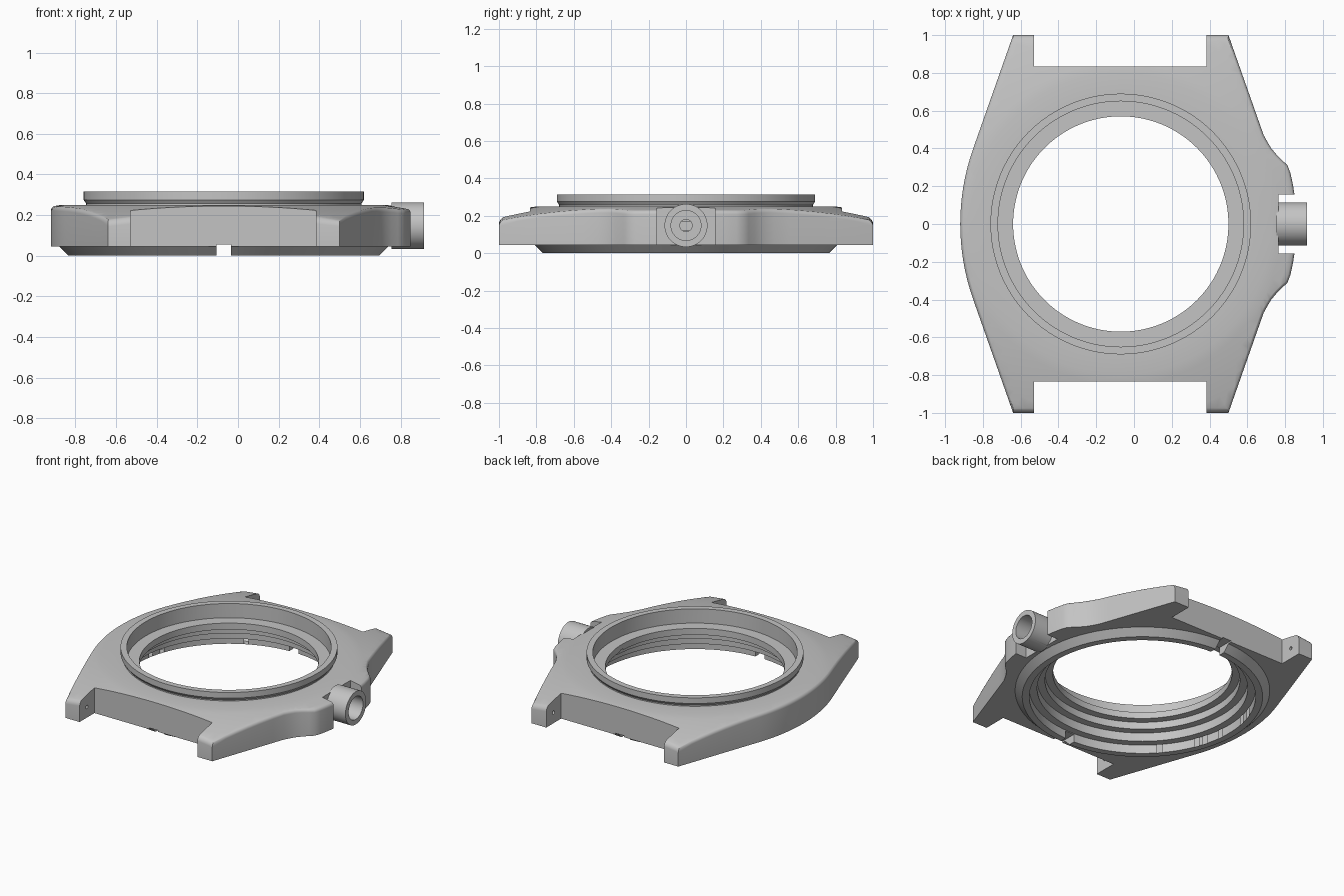
import bpy, bmesh, math
from mathutils import Vector, Matrix

CX = -0.07          # axis of the round opening
BASE = 0.045        # underside of the middle case
CROWN_Z = 0.148

if "Cube" in bpy.data.objects:
    bpy.data.objects.remove(bpy.data.objects["Cube"], do_unlink=True)

steel = bpy.data.materials.new("brushed_grey_steel")
steel.use_nodes = True
GREY = (0.55, 0.55, 0.55, 1)
steel.diffuse_color = GREY
steel.node_tree.nodes["Principled BSDF"].inputs["Base Color"].default_value = GREY


def finish(bm, name):
    bmesh.ops.recalc_face_normals(bm, faces=bm.faces)
    mesh = bpy.data.meshes.new(name)
    bm.to_mesh(mesh)
    bm.free()
    mesh.materials.append(steel)
    ob = bpy.data.objects.new(name, mesh)
    bpy.context.collection.objects.link(ob)
    return ob


def lathe(name, profile, steps=144):
    bm = bmesh.new()
    verts = [bm.verts.new((CX + r, 0, z)) for r, z in profile]
    edges = [bm.edges.new(pair) for pair in zip(verts, verts[1:])]
    bmesh.ops.spin(bm, geom=verts + edges, cent=(CX, 0, 0), axis=(0, 0, 1),
                   angle=math.tau, steps=steps)
    bmesh.ops.remove_doubles(bm, verts=bm.verts, dist=1e-5)
    return finish(bm, name)


def box(name, x0, x1, y0, y1, z0, z1):
    bm = bmesh.new()
    place = Matrix.Translation(((x0 + x1) / 2, (y0 + y1) / 2, (z0 + z1) / 2))
    scale = Matrix.Diagonal((x1 - x0, y1 - y0, z1 - z0, 1))
    bmesh.ops.create_cube(bm, size=1, matrix=place @ scale)
    return finish(bm, name)


def rod(name, x0, x1, y, z, radius, sides=48):
    bm = bmesh.new()
    place = Matrix.Translation(((x0 + x1) / 2, y, z)) @ Matrix.Rotation(math.pi / 2, 4, 'Y')
    bmesh.ops.create_cone(bm, cap_ends=True, segments=sides, radius1=radius,
                          radius2=radius, depth=x1 - x0, matrix=place)
    return finish(bm, name)


def combine(target, tool, operation):
    mod = target.modifiers.new("shape", 'BOOLEAN')
    mod.operation = operation
    mod.solver = 'EXACT'
    mod.object = tool
    deps = bpy.context.evaluated_depsgraph_get()
    mesh = bpy.data.meshes.new_from_object(target.evaluated_get(deps))
    target.modifiers.clear()
    target.data = mesh
    bpy.data.objects.remove(tool, do_unlink=True)


def top_height(r):
    d = max(0, r - 0.8)
    return 0.25 - 0.15 * d - 0.2 * d * d


# Plan outline, counter-clockwise: back half, then the same half flipped to the front
lug_ys = (1, 0.9, 0.82, 0.74, 0.65, 0.55, 0.47)
right = [(0.5 + 0.352 * (1 - y), y) for y in lug_ys]
right += [(0.709, 0.43), (0.727, 0.4), (0.755, 0.367), (0.787, 0.335), (0.813, 0.31),
          (0.828, 0.27), (0.841, 0.21), (0.85, 0.155), (0.855, 0)]
left = [(-0.64 - 0.352 * (1 - y), y) for y in lug_ys]
left += [(-0.92 + 1.2 - math.sqrt(1.44 - y * y), y) for y in [0.4 - 0.05 * i for i in range(9)]]
back_half = right[::-1] + [(0.38, 1), (-0.52, 1)] + left
outline = back_half + [(x, -y) for x, y in back_half[-2:0:-1]]


# Middle case: outline lofted upward with a rounded shoulder
def inset_vector(i):
    x, y = outline[i]
    if abs(y) > 0.99:
        side = 0.0055 if x < -0.6 else -0.0055 if x > 0.45 else 0
        return Vector((side, -math.copysign(0.06, y)))
    before, after = Vector(outline[i - 1]), Vector(outline[(i + 1) % len(outline)])
    along = (after - before).normalized()
    return Vector((-along.y, along.x)) * 0.025


bm = bmesh.new()
rings = [[bm.verts.new((x, y, BASE)) for x, y in outline]]
STEPS = 6
for k in range(STEPS + 1):
    t = math.pi / 2 * k / STEPS
    ring = []
    for i, p in enumerate(outline):
        inset = inset_vector(i)
        inner = Vector(p) + inset
        drop = 0.045 if abs(p[1]) > 0.99 else 0.025
        z = top_height((inner - Vector((CX, 0))).length) + 0.001 - drop * (1 - math.sin(t))
        pos = Vector(p) + inset * (1 - math.cos(t))
        ring.append(bm.verts.new((pos.x, pos.y, z)))
    rings.append(ring)
rings.append([bm.verts.new((v.co.x, v.co.y, 0.4)) for v in rings[-1]])
n = len(outline)
for low, high in zip(rings, rings[1:]):
    for i in range(n):
        j = (i + 1) % n
        bm.faces.new((low[i], low[j], high[j], high[i]))
bm.faces.new(rings[0])
bm.faces.new(rings[-1])
case = finish(bm, "watch_case")

# Gently domed top surface
dome = [(0, -0.1), (1.3, -0.1)]
dome += [(r, top_height(r)) for r in [1.3 - 0.05 * i for i in range(11)]]
combine(case, lathe("dome_tool", dome + [(0, 0.25)]), 'INTERSECT')

# Strap gaps between the lugs and the recess for the crown
for s in (-1, 1):
    y0, y1 = sorted((s * 0.835, s * 1.2))
    combine(case, box("strap_gap_tool", -0.53, 0.385, y0, y1, -0.1, 0.5), 'DIFFERENCE')
combine(case, box("crown_recess_tool", 0.765, 1, -0.155, 0.155, -0.1, 0.5), 'DIFFERENCE')

# Bezel rim and chamfered back ring
combine(case, lathe("rim_tool", [
    (0, 0), (0.765, 0), (0.815, 0.05), (0.815, 0.07), (0.678, 0.07), (0.678, 0.258),
    (0.69, 0.275), (0.69, 0.315), (0, 0.315)]), 'UNION')

# Stepped bore
combine(case, lathe("bore_tool", [
    (0, -0.1), (0.72, -0.1), (0.72, 0.06), (0.67, 0.06), (0.67, 0.12), (0.62, 0.12),
    (0.62, 0.17), (0.57, 0.17), (0.57, 0.215), (0.65, 0.215), (0.65, 0.4), (0, 0.4)]),
    'DIFFERENCE')

# Back ring notches
combine(case, box("notch_tool", CX - 0.035, CX + 0.035, -0.95, 0.95, -0.1, 0.055), 'DIFFERENCE')

# Crown tube with its counterbore and stem hole
combine(case, rod("tube_tool", 0.755, 0.915, 0, CROWN_Z, 0.115, 64), 'UNION')
combine(case, rod("counterbore_tool", 0.785, 1, 0, CROWN_Z, 0.08), 'DIFFERENCE')
combine(case, rod("stem_hole_tool", 0.45, 1, 0, CROWN_Z, 0.033, 24), 'DIFFERENCE')

# Spring bar holes on the inner lug faces
for y in (-0.92, 0.92):
    combine(case, rod("bar_hole_tool", -0.57, 0.425, y, 0.12, 0.012, 16), 'DIFFERENCE')

bpy.ops.object.select_all(action='DESELECT')
case.select_set(True)
bpy.context.view_layer.objects.active = case
bpy.ops.object.shade_smooth_by_angle(angle=math.radians(30))
